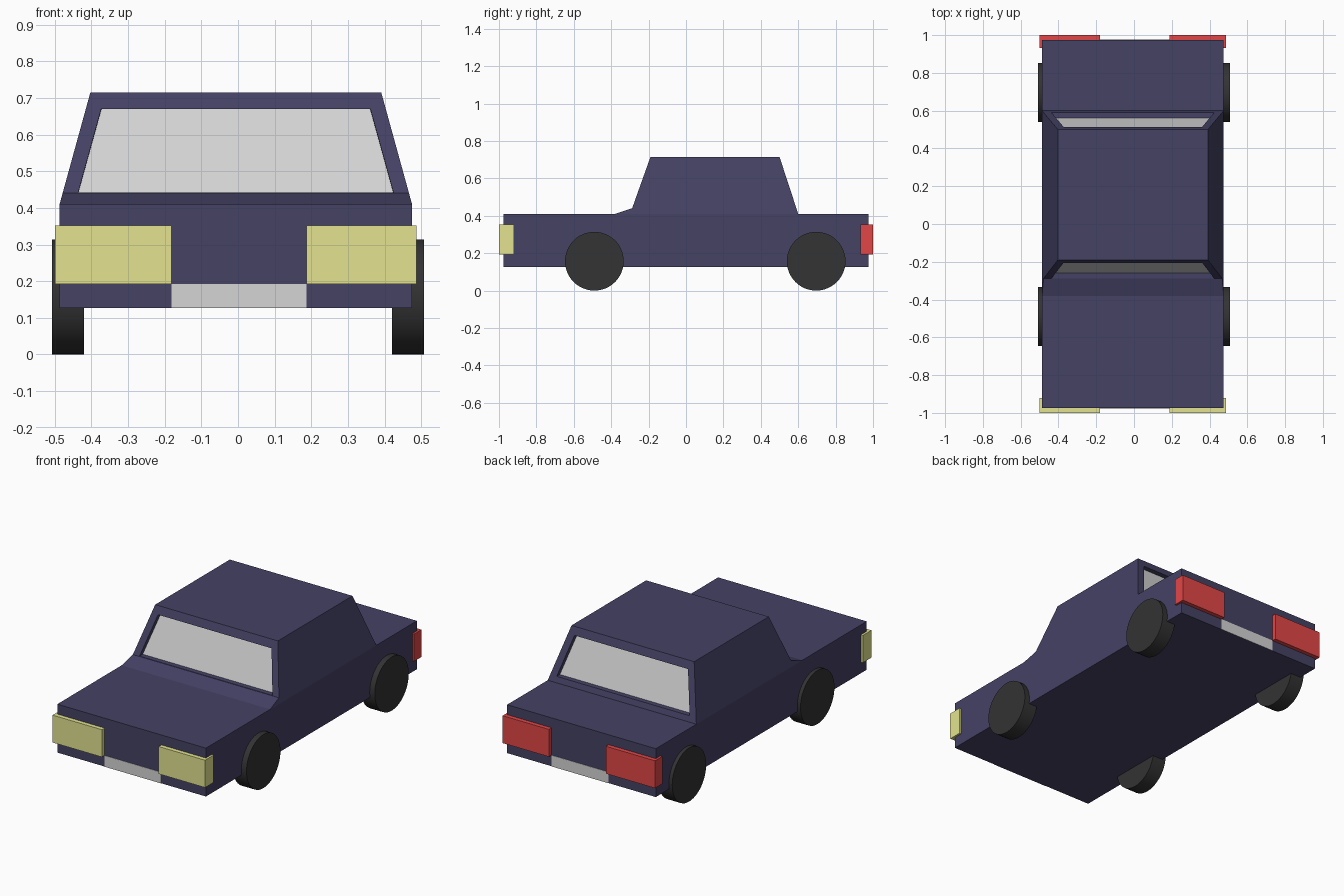
import bpy
import bmesh
import math

old = bpy.data.objects.get("Cube")
if old:
    bpy.data.objects.remove(old, do_unlink=True)


def material(name, r, g, b):
    m = bpy.data.materials.new(name)
    m.use_nodes = True
    m.diffuse_color = (r, g, b, 1)
    m.node_tree.nodes["Principled BSDF"].inputs["Base Color"].default_value = (r, g, b, 1)
    return m


paint = material("dark blue paint", 0.058, 0.054, 0.127)
grey = material("light grey", 0.66, 0.66, 0.66)
yellow = material("headlight yellow", 0.77, 0.77, 0.28)
red = material("tail light red", 0.76, 0.061, 0.061)
rubber = material("black rubber", 0.033, 0.033, 0.033)

MID = -0.006          # body centre line
HALF = 0.481          # body half width
DECK, ROOF = 0.41, 0.715
FLOOR, END = 0.127, 0.975


def finish(name, bm, *mats):
    bmesh.ops.recalc_face_normals(bm, faces=bm.faces)
    mesh = bpy.data.meshes.new(name)
    bm.to_mesh(mesh)
    bm.free()
    for m in mats:
        mesh.materials.append(m)
    obj = bpy.data.objects.new(name, mesh)
    bpy.context.collection.objects.link(obj)
    return obj


def box(name, x, y, z, mat):
    bm = bmesh.new()
    bmesh.ops.create_cube(bm, size=1)
    for v in bm.verts:
        for i, (lo, hi) in enumerate((x, y, z)):
            v.co[i] = hi if v.co[i] > 0 else lo
    return finish(name, bm, mat)


def half_width(z):
    return HALF - (z - DECK) / (ROOF - DECK) * 0.084


# Lower body
box("lower_body", (MID - HALF, MID + HALF), (-END, END), (FLOOR, DECK), paint)

# Cabin: tapered side profile with a cowl ramp, open underneath
profile = [(-0.38, DECK), (-0.288, 0.44), (-0.19, ROOF), (0.5, ROOF), (0.6, DECK)]
bm = bmesh.new()
sides = [[bm.verts.new((MID + s * half_width(z), y, z)) for y, z in profile] for s in (-1, 1)]
for side in sides:
    bm.faces.new(side)
screens = []
for i in range(len(profile) - 1):
    f = bm.faces.new((sides[0][i], sides[0][i + 1], sides[1][i + 1], sides[1][i]))
    if i in (1, 3):
        screens.append((f, profile[i], profile[i + 1]))
bmesh.ops.recalc_face_normals(bm, faces=bm.faces)

# Front and rear screens: framed, then recessed glass
for f, (y0, z0), (y1, z1) in screens:
    inward = 1 if f.calc_center_median().y < 0 else -1
    bmesh.ops.inset_individual(bm, faces=[f], thickness=0.03)
    middle = (z0 + z1) / 2
    for v in f.verts:
        z = 0.67 if v.co.z > middle else 0.442
        s = 1 if v.co.x > MID else -1
        v.co = (MID + s * (half_width(z) - 0.042), y0 + (y1 - y0) * (z - z0) / (z1 - z0), z)
    bmesh.ops.inset_individual(bm, faces=[f], thickness=0.001)
    for v in f.verts:
        v.co.y += inward * 0.028
    f.material_index = 1
finish("cabin", bm, paint, grey)

# Lamps wrapping the four corners, and plates between them
for end, s, mat, depth in (("head", -1, yellow, 0.08), ("tail", 1, red, 0.067)):
    ys = sorted((s, s * (1 - depth)))
    for side, xs in (("right", (-0.5, -0.181)), ("left", (0.187, 0.487))):
        box(side + "_" + end + "_lamp", xs, ys, (0.192, 0.352), mat)
    box(end + "_end_plate", (-0.181, 0.187), sorted((s * END, s * (END + 0.002))),
        (FLOOR, 0.192), grey)

# Wheels
for end, y in (("front", -0.49), ("rear", 0.696)):
    for side, s in (("right", -1), ("left", 1)):
        bpy.ops.mesh.primitive_cylinder_add(
            vertices=48, radius=0.157, depth=0.088,
            location=(s * 0.464, y, 0.157), rotation=(0, math.pi / 2, 0))
        wheel = bpy.context.object
        wheel.name = end + "_" + side + "_wheel"
        wheel.data.materials.append(rubber)
        bpy.ops.object.shade_smooth_by_angle()
